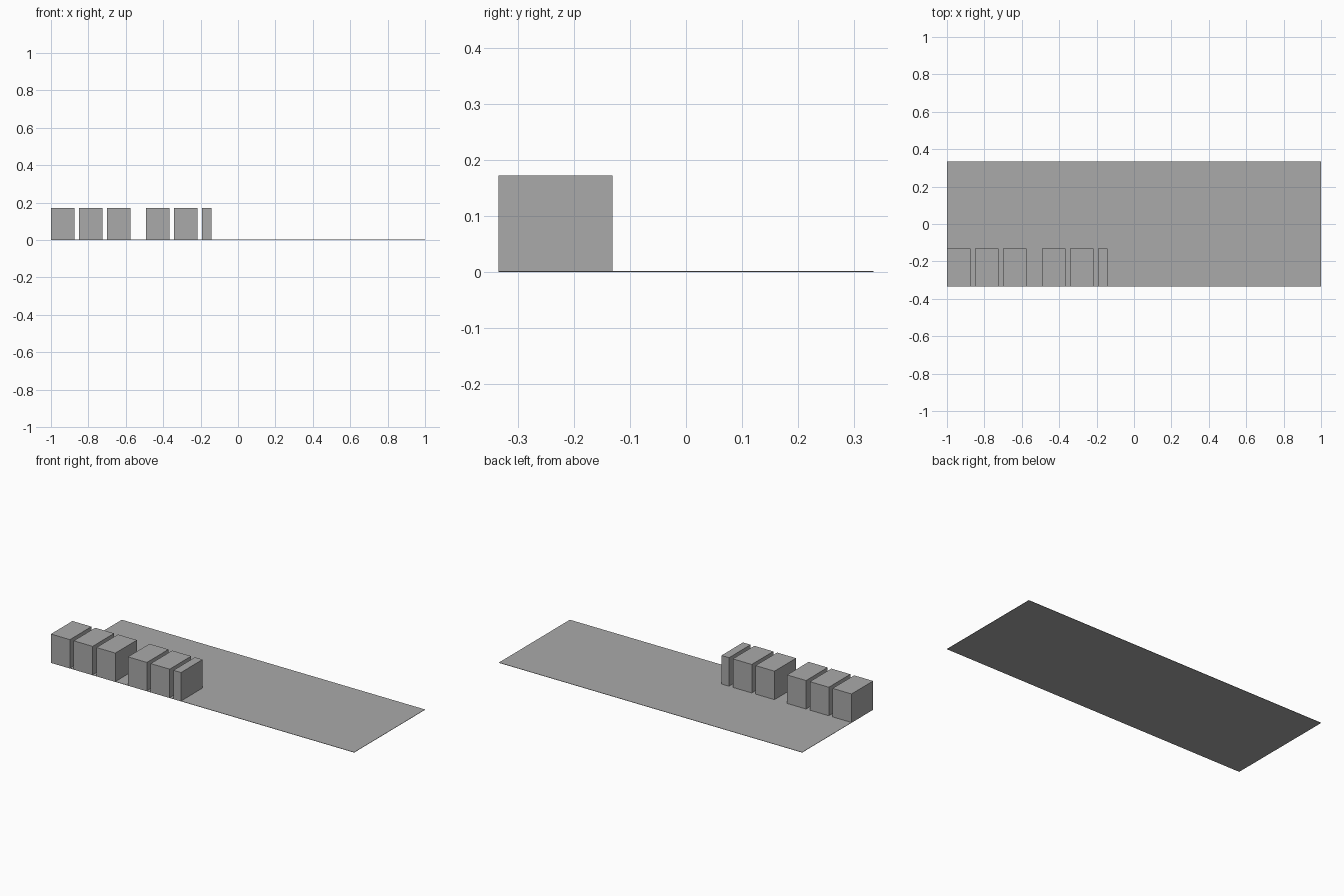
import bpy

if "Cube" in bpy.data.objects:
    bpy.data.objects.remove(bpy.data.objects["Cube"])

grey = bpy.data.materials.new("neutral grey")
grey.diffuse_color = (0.4, 0.4, 0.4, 1)
grey.use_nodes = True
grey.node_tree.nodes["Principled BSDF"].inputs["Base Color"].default_value = grey.diffuse_color


def box(name, x0, x1, y0, y1, z0, z1):
    bpy.ops.mesh.primitive_cube_add(size=1, location=((x0 + x1) / 2, (y0 + y1) / 2, (z0 + z1) / 2))
    ob = bpy.context.object
    ob.name = name
    ob.scale = (x1 - x0, y1 - y0, z1 - z0)
    bpy.ops.object.transform_apply(location=False, rotation=False, scale=True)
    ob.data.materials.append(grey)
    return ob


# Thin ground slab
TOP = 0.002
HALF_DEPTH = 0.334
box("ground_slab", -1, 1, -HALF_DEPTH, HALF_DEPTH, 0, TOP)

# Two groups of three blocks along the front edge, the last one narrow
PITCH, WIDTH, NARROW = 0.15, 0.125, 0.05
for group, start in enumerate((-1.0, -0.492)):
    for i in range(3):
        x = start + i * PITCH
        w = NARROW if (group, i) == (1, 2) else WIDTH
        box(f"block_{group * 3 + i + 1}", x, x + w, -HALF_DEPTH, -0.131, TOP, 0.172)
